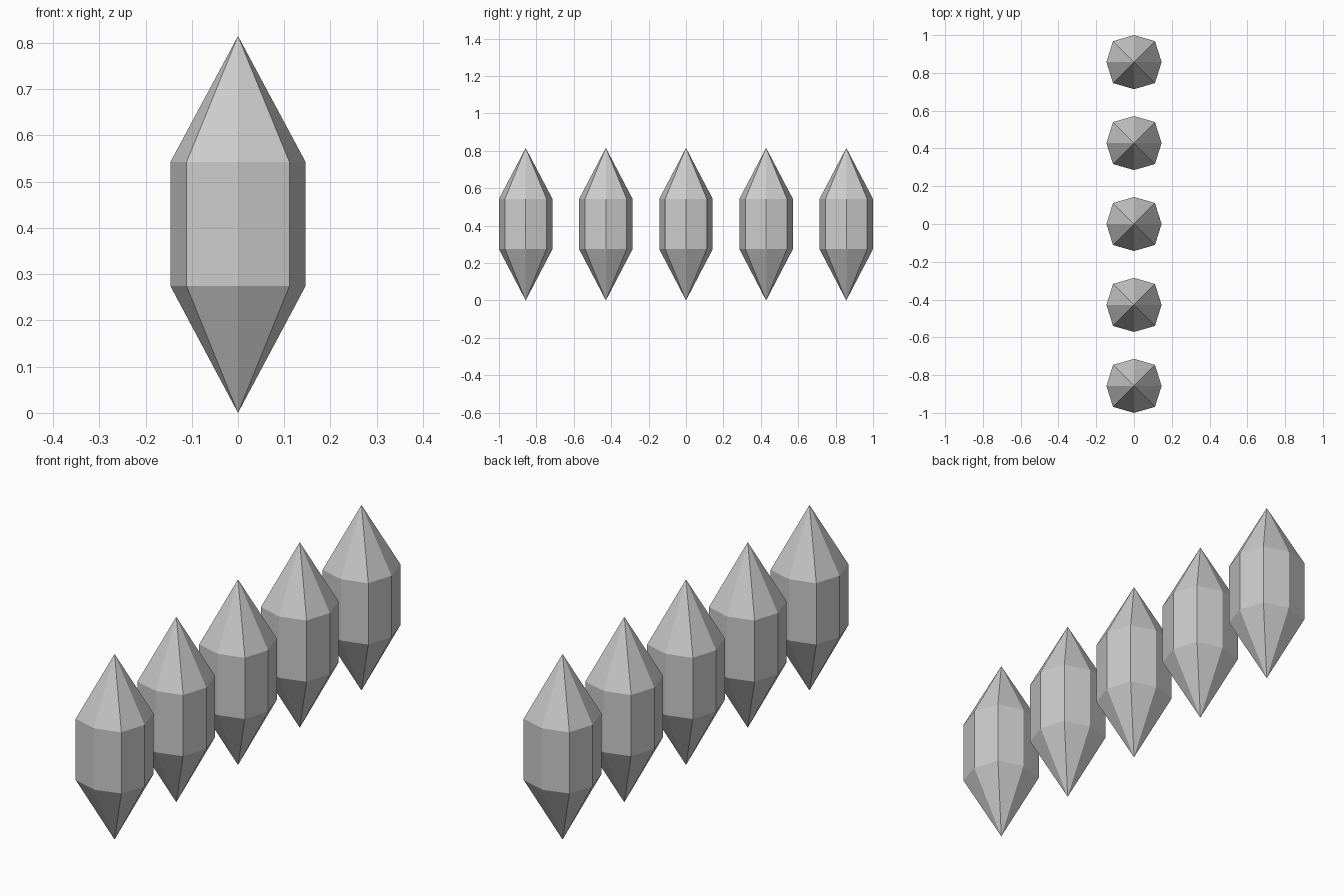
import bpy
import bmesh

cube = bpy.data.objects.get("Cube")
if cube:
    bpy.data.objects.remove(cube, do_unlink=True)

# Single grey crystal colour
grey = bpy.data.materials.new("crystal_grey")
grey.use_nodes = True
COLOUR = (0.6, 0.6, 0.6, 1)
grey.diffuse_color = COLOUR
grey.node_tree.nodes["Principled BSDF"].inputs["Base Color"].default_value = COLOUR

HEIGHT, LOW, HIGH = 0.815, 0.274, 0.543
RX, RY, DIAG = 0.146, 0.143, 0.111
SPACING = 0.4285


def crystal_mesh():
    """Eight-sided prism with a long point at each end."""
    outline = [(RX, 0), (DIAG, DIAG), (0, RY), (-DIAG, DIAG),
               (-RX, 0), (-DIAG, -DIAG), (0, -RY), (DIAG, -DIAG)]
    bm = bmesh.new()
    lower = [bm.verts.new((x, y, LOW)) for x, y in outline]
    upper = [bm.verts.new((x, y, HIGH)) for x, y in outline]
    bottom = bm.verts.new((0, 0, 0))
    top = bm.verts.new((0, 0, HEIGHT))
    for i in range(len(outline)):
        j = (i + 1) % len(outline)
        bm.faces.new((lower[i], lower[j], upper[j], upper[i]))
        bm.faces.new((upper[i], upper[j], top))
        bm.faces.new((lower[j], lower[i], bottom))
    mesh = bpy.data.meshes.new("crystal")
    bm.to_mesh(mesh)
    bm.free()
    mesh.materials.append(grey)
    return mesh


# Row of five identical crystals from front to back
mesh = crystal_mesh()
for n in range(5):
    crystal = bpy.data.objects.new(f"crystal_{n + 1}", mesh)
    crystal.location.y = (n - 2) * SPACING
    bpy.context.collection.objects.link(crystal)
